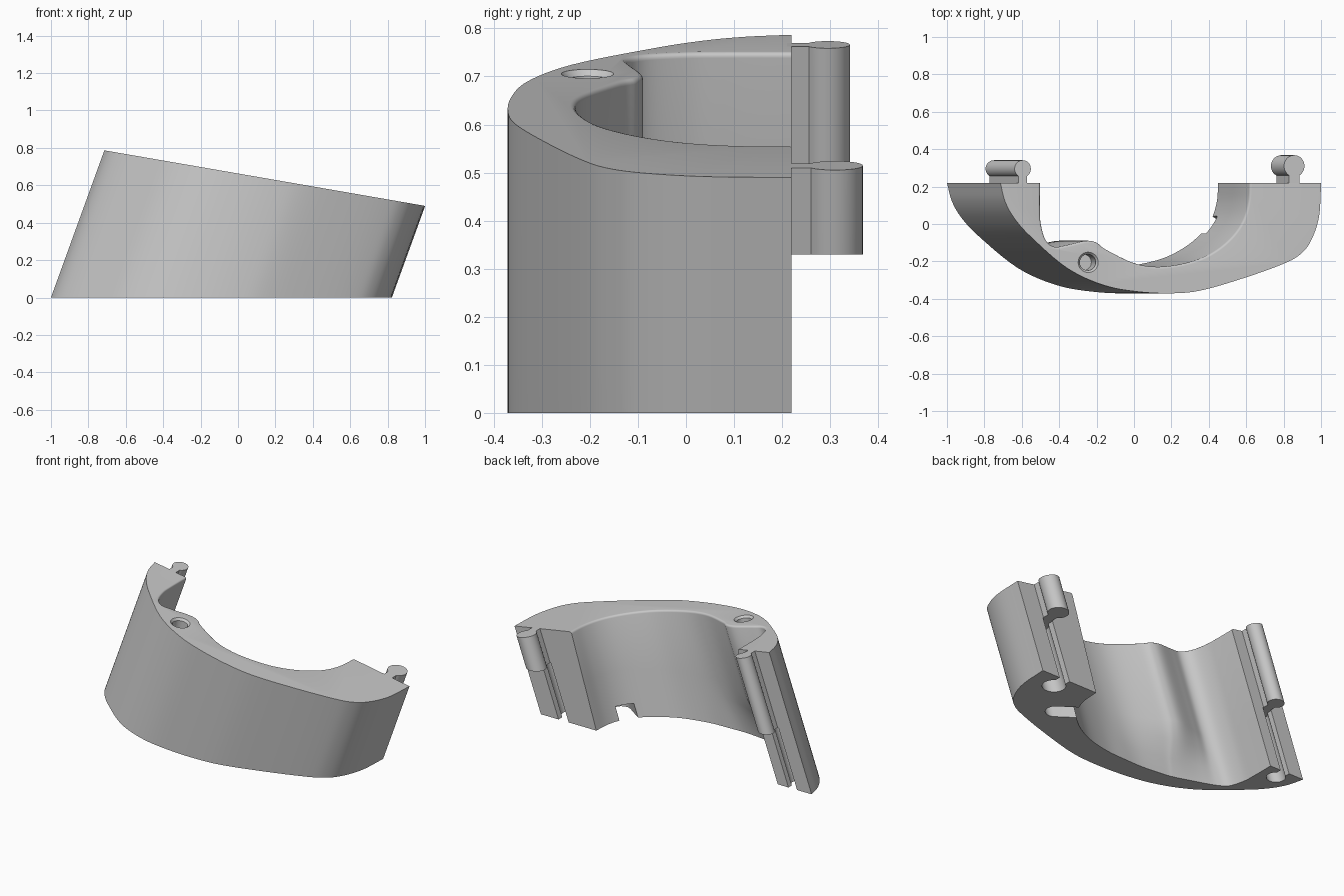
import bpy, bmesh
from math import sin, cos, pi, radians
from mathutils import Vector, Matrix

cube = bpy.data.objects.get("Cube")
if cube:
    bpy.data.objects.remove(cube, do_unlink=True)

LEAN = 0.363      # sideways lean per unit of height
BACK = 0.22       # flat mating face

grey = bpy.data.materials.new("grey plastic")
grey.use_nodes = True
grey.diffuse_color = (0.58, 0.58, 0.58, 1)
grey.node_tree.nodes["Principled BSDF"].inputs["Base Color"].default_value = (0.58, 0.58, 0.58, 1)


def spline(points, steps=6):
    """Smooth curve through the points."""
    p = [Vector(q) for q in points]
    p = [2 * p[0] - p[1]] + p + [2 * p[-1] - p[-2]]
    out = []
    for a, b, c, d in zip(p, p[1:], p[2:], p[3:]):
        for i in range(steps):
            t = i / steps
            out.append(0.5 * (2 * b + (c - a) * t + (2 * a - 5 * b + 4 * c - d) * t * t
                              + (3 * b - a - 3 * c + d) * t ** 3))
    return out + [p[-2]]


def circle(u, y, r, n=40):
    return [(u + r * cos(2 * pi * i / n), y + r * sin(2 * pi * i / n)) for i in range(n)]


def box(u0, u1, y0, y1):
    return [(u0, y0), (u1, y0), (u1, y1), (u0, y1)]


def make_object(name, bm):
    mesh = bpy.data.meshes.new(name)
    bm.to_mesh(mesh)
    bm.free()
    obj = bpy.data.objects.new(name, mesh)
    bpy.context.collection.objects.link(obj)
    mesh.materials.append(grey)
    return obj


def leaning_rings(rings, leans):
    """Skin a stack of (outline, height); a height of None means the sloping top."""
    bm = bmesh.new()
    loops = []
    for outline, height in rings:
        loop = []
        for (u, y), k in zip(outline, leans):
            h = (0.663 - 0.1732 * u) / (1 + 0.1732 * k) if height is None else height
            loop.append(bm.verts.new((u + k * h, y, h)))
        loops.append(loop)
    bm.faces.new(loops[0][::-1])
    bm.faces.new(loops[-1])
    for a, b in zip(loops, loops[1:]):
        for i in range(len(a)):
            j = (i + 1) % len(a)
            bm.faces.new((a[i], a[j], b[j], b[i]))
    bmesh.ops.recalc_face_normals(bm, faces=bm.faces)
    return bm, loops[-1]


def prism(name, outline, low, high=None):
    bm, _ = leaning_rings([(outline, low), (outline, high)], [LEAN] * len(outline))
    return make_object(name, bm)


def activate(obj):
    bpy.ops.object.select_all(action='DESELECT')
    obj.select_set(True)
    bpy.context.view_layer.objects.active = obj


def carve(obj, cutter):
    cutter.hide_render = True
    mod = obj.modifiers.new("cut", 'BOOLEAN')
    mod.operation = 'DIFFERENCE'
    mod.solver = 'EXACT'
    mod.object = cutter
    activate(obj)
    bpy.ops.object.modifier_apply(modifier=mod.name)
    bpy.data.objects.remove(cutter, do_unlink=True)


# Outer wall, and inner wall with a swelling that fades out towards the foot
outer = spline([(-1, BACK), (-0.973, 0.12), (-0.92, 0.03), (-0.825, -0.07), (-0.62, -0.236),
                (-0.41, -0.328), (-0.2, -0.364), (0, -0.37), (0.16, -0.351), (0.4, -0.284),
                (0.6, -0.216), (0.698, -0.167), (0.762, -0.095), (0.81, 0.035), (0.823, BACK)])
right_wall = [(0.45, BACK), (0.443, 0.12), (0.415, 0.03), (0.36, -0.05), (0.27, -0.125),
              (0.15, -0.185), (0, -0.22), (-0.13, -0.228)]
swelling = [(-0.25, -0.205), (-0.4, -0.135), (-0.45, -0.1), (-0.51, -0.09), (-0.62, -0.113)]
hollow = [(-0.25, -0.23), (-0.4, -0.215), (-0.45, -0.205), (-0.51, -0.187), (-0.62, -0.15)]
left_wall = [(-0.69, -0.122), (-0.74, -0.085), (-0.767, 0), (-0.772, 0.08), (-0.772, BACK)]
inner = spline(right_wall + swelling + left_wall)
foot = spline(right_wall + hollow + left_wall)
leans = [LEAN] * len(outer) + [LEAN - 0.13 * max(0, p.x) for p in inner]
rings = [(outer + [a.lerp(b, t) for a, b in zip(inner, foot)], z)
         for t, z in ((1, 0), (0.75, 0.09), (0.25, 0.18), (0, 0.27), (0, None))]
bm, rim = leaning_rings(rings, leans)

# Soft inner rim
rim = rim[len(outer):]
edges = [bm.edges.get(pair) for pair in zip(rim, rim[1:])]
bmesh.ops.bevel(bm, geom=edges, offset=0.012, segments=4, profile=0.5, affect='EDGES')
body = make_object("half_ring_body", bm)

# Chamfered screw hole, square to the sloping top
tilt = Vector((0.1732, 0, 1)).to_track_quat('Z', 'Y').to_matrix().to_4x4()
for low_radius, top_radius, depth in ((0.043, 0.065, 0.012), (0.043, 0.043, 0.15)):
    bm = bmesh.new()
    bmesh.ops.create_cone(bm, cap_ends=True, segments=40, radius1=low_radius,
                          radius2=top_radius, depth=2 * depth,
                          matrix=Matrix.Translation((-0.245, -0.205, 0.705)) @ tilt)
    carve(body, make_object("screw_hole_cutter", bm))

# Round-ended notch in the lower inner edge
turn = Matrix.Rotation(radians(-35), 2)
slot = [(-0.1, 0.055), (-0.1, -0.055)] + [(0.12 + 0.055 * cos(a), 0.055 * sin(a))
                                          for a in (pi * (i / 12 - 0.5) for i in range(13))]
notch = [Vector((0.39, -0.006)) + turn @ Vector(q) for q in slot]
carve(body, prism("notch_cutter", notch, -0.1, 0.08))

# Joining pegs on the upper half of each arm, matching sockets below
parts = [body]
for side, u, reach, r, neck, low in (("left", 0.67, 0.09, 0.058, 0.029, 0.33),
                                     ("right", -0.873, 0.075, 0.046, 0.024, 0.345)):
    parts.append(prism(side + "_peg", circle(u, BACK + reach, r), low))
    parts.append(prism(side + "_peg_neck",
                       box(u - neck, u + neck, BACK - 0.01, BACK + reach), low))
    carve(body, prism(side + "_socket_cutter", circle(u, BACK - reach, r + 0.006), -0.1, low))
    carve(body, prism(side + "_slot_cutter",
                      box(u - neck - 0.005, u + neck + 0.005, BACK - reach, BACK + 0.05),
                      -0.1, low))

for part in parts:
    activate(part)
    bpy.ops.object.shade_smooth_by_angle(angle=radians(30))
